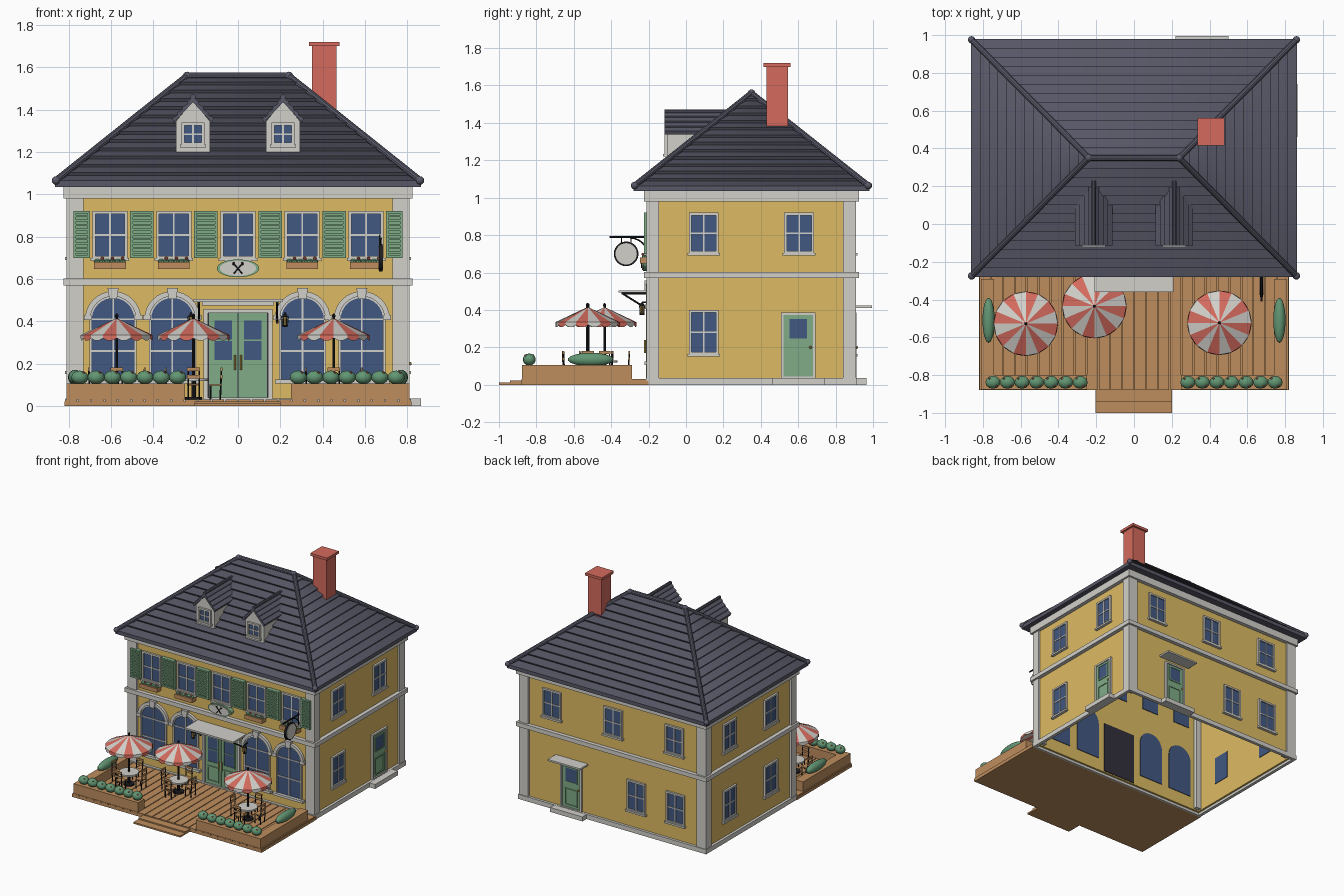
import bpy, bmesh
from math import pi, sin, cos
from mathutils import Matrix, Vector

if "Cube" in bpy.data.objects:
    bpy.data.objects.remove(bpy.data.objects["Cube"])

COLOURS = {
    "wall_yellow": (.73, .50, .125), "trim_white": (.64, .63, .59),
    "roof_slate": (.098, .098, .138), "brick_red": (.66, .145, .11),
    "paint_green": (.216, .413, .238), "leaf_green": (.122, .305, .171),
    "glass_blue": (.054, .098, .22), "wood_tan": (.515, .27, .112),
    "iron_black": (.013, .013, .016), "door_dark": (.032, .03, .045),
}
MATS = {}
for name, rgb in COLOURS.items():
    m = bpy.data.materials.new(name)
    m.use_nodes = True
    m.diffuse_color = (*rgb, 1)
    m.node_tree.nodes["Principled BSDF"].inputs["Base Color"].default_value = (*rgb, 1)
    MATS[name] = m
WALL, TRIM, ROOF, RED, GREEN, LEAF, GLASS, WOOD, IRON, DARK = COLOURS


class Part:
    """One object, gathered from simple solids in a local frame."""
    def __init__(self, name, frame=Matrix()):
        self.name, self.frame, self.bm, self.mats = name, frame, bmesh.new(), []

    def paint(self, faces, mat):
        if mat not in self.mats:
            self.mats.append(mat)
        for f in faces:
            f.material_index = self.mats.index(mat)

    def own(self, verts, mat):
        self.paint({f for v in verts for f in v.link_faces}, mat)

    def box(self, mat, x0, x1, y0, y1, z0, z1):
        m = Matrix.Translation(((x0 + x1) / 2, (y0 + y1) / 2, (z0 + z1) / 2))
        m = m @ Matrix.Diagonal((x1 - x0, y1 - y0, z1 - z0, 1))
        self.own(bmesh.ops.create_cube(self.bm, size=1, matrix=self.frame @ m)["verts"], mat)

    def tube(self, mat, a, b, r, r2=None, seg=10):
        a, b = Vector(a), Vector(b)
        m = Matrix.Translation((a + b) / 2) @ (b - a).to_track_quat('Z', 'Y').to_matrix().to_4x4()
        self.own(bmesh.ops.create_cone(self.bm, cap_ends=True, segments=seg, radius1=r,
                 radius2=r if r2 is None else r2, depth=(b - a).length, matrix=self.frame @ m)["verts"], mat)

    def ball(self, mat, c, rx, ry, rz, seg=12):
        m = self.frame @ Matrix.Translation(c) @ Matrix.Diagonal((rx, ry, rz, 1))
        self.own(bmesh.ops.create_uvsphere(self.bm, u_segments=seg, v_segments=seg // 2 + 1,
                                           radius=1, matrix=m)["verts"], mat)

    def face(self, mat, pts):
        f = self.bm.faces.new([self.bm.verts.new(self.frame @ Vector(p)) for p in pts])
        self.paint([f], mat)
        return f

    def prism(self, mat, profile, y0, y1):
        """Extrude an (x, z) outline from y0 to y1."""
        f = self.face(mat, [(x, y0, z) for x, z in profile])
        move = self.frame.to_3x3() @ Vector((0, y1 - y0, 0))
        new = bmesh.ops.extrude_face_region(self.bm, geom=[f], use_keep_orig=True)["geom"]
        vs = [v for v in new if isinstance(v, bmesh.types.BMVert)]
        bmesh.ops.translate(self.bm, verts=vs, vec=move)
        self.own(vs, mat)

    def finish(self):
        bmesh.ops.recalc_face_normals(self.bm, faces=self.bm.faces[:])
        mesh = bpy.data.meshes.new(self.name)
        self.bm.to_mesh(mesh)
        self.bm.free()
        for m in self.mats:
            mesh.materials.append(MATS[m])
        ob = bpy.data.objects.new(self.name, mesh)
        bpy.context.collection.objects.link(ob)
        bpy.ops.object.select_all(action='DESELECT')
        ob.select_set(True)
        bpy.context.view_layer.objects.active = ob
        bpy.ops.object.shade_smooth_by_angle(angle=.6)


def side(x, y, turn):
    return Matrix.Translation((x, y, 0)) @ Matrix.Rotation(turn, 4, 'Z')


# Wall frames: local x runs along the wall, local -y points outward
HX, Y0, Y1 = .795, -.195, .895
FRONT, BACK = side(0, Y0, 0), side(0, Y1, pi)
RIGHT, LEFT = side(HX, 0, pi / 2), side(-HX, 0, -pi / 2)


def ring(p, mat, x0, x1, z0, z1, t, out):
    for a, b, c, d in ((x0, x0 + t, z0, z1), (x1 - t, x1, z0, z1),
                       (x0 + t, x1 - t, z0, z0 + t), (x0 + t, x1 - t, z1 - t, z1)):
        p.box(mat, a, b, -out, .002, c, d)


def window(name, frame, u, z0, z1, w=.08, inner=.025):
    p = Part(name, frame)
    p.box(GLASS, u - w + .01, u + w - .01, -.005, inner, z0 + .01, z1 - .01)
    ring(p, TRIM, u - w, u + w, z0, z1, .014, .015)
    p.box(TRIM, u - .004, u + .004, -.01, 0, z0, z1)
    zm = (z0 + z1) / 2
    p.box(TRIM, u - w, u + w, -.01, 0, zm - .004, zm + .004)
    p.box(TRIM, u - w - .008, u + w + .008, -.022, 0, z0 - .01, z0 + .004)
    p.finish()


def service_door(name, frame, u):
    p = Part(name, frame)
    p.box(GREEN, u - .08, u + .08, -.008, .025, .035, .375)
    ring(p, TRIM, u - .092, u + .092, .03, .387, .014, .016)
    ring(p, GREEN, u - .055, u + .055, .24, .36, .008, .014)
    p.box(GLASS, u - .047, u + .047, -.011, 0, .248, .352)
    ring(p, GREEN, u - .055, u + .055, .06, .19, .008, .014)
    p.ball(WALL, (u + .065, -.018, .2), .008, .008, .008, 8)
    p.box(TRIM, u - .14, u + .14, -.07, 0, 0, .035)
    p.finish()


# House shell, open underneath, with trim bands and corner posts
p = Part("walls")
for a, b, c, d in ((-HX, HX, Y0, Y0 + .02), (-HX, HX, Y1 - .02, Y1),
                   (-HX, .02 - HX, Y0, Y1), (HX - .02, HX, Y0, Y1)):
    p.box(WALL, a, b, c, d, .02, 1.04)
p.finish()
p = Part("trim_bands")
for z0, z1, o in ((0, .036, .02), (.57, .603, .03), (.98, 1.04, .03)):
    for a, b, c, d in ((-HX - o, HX + o, Y0 - o, Y0 + .005), (-HX - o, HX + o, Y1 - .005, Y1 + o),
                       (-HX - o, .005 - HX, Y0, Y1), (HX - .005, HX + o, Y0, Y1)):
        p.box(TRIM, a, b, c, d, z0, z1)
for s in (-1, 1):
    for ya, yb in ((Y0 - .015, -.145), (.84, Y1 + .015)):
        p.box(TRIM, min(s * .73, s * .81), max(s * .73, s * .81), ya, yb, .03, 1)
p.finish()

# Hipped roof as overlapping courses
EZ, RZ, RX, RY, N = 1.05, 1.555, .24, .35, 13


def course(t, lift):
    x, y, z = .855 + (RX - .855) * t + lift * .6, .62 * (1 - t) + .002 + lift * .6, EZ + (RZ - EZ) * t + lift
    return [(-x, RY - y, z), (x, RY - y, z), (x, RY + y, z), (-x, RY + y, z)]


p = Part("roof")
rings = [[(x, y, 1.035) for x, y, z in course(0, .014)]]
for i in range(N):
    rings += [course(i / N, .014), course((i + 1) / N, 0)]
p.face(ROOF, rings[0])
p.face(ROOF, rings[-1])
for lo, hi in zip(rings, rings[1:]):
    for k in range(4):
        j = (k + 1) % 4
        p.face(ROOF, [lo[k], lo[j], hi[j], hi[k]])
bmesh.ops.remove_doubles(p.bm, verts=p.bm.verts[:], dist=.0001)
p.finish()
p = Part("ridge_caps")
p.tube(ROOF, (-RX, RY, RZ + .004), (RX, RY, RZ + .004), .017)
for sx in (-1, 1):
    p.ball(ROOF, (sx * RX, RY, RZ + .004), .02, .02, .02)
    for sy in (-1, 1):
        eave = (sx * .86, RY + sy * .625, EZ + .015)
        p.tube(ROOF, eave, (sx * RX, RY, RZ + .004), .016)
        p.ball(ROOF, eave, .02, .02, .02)
p.finish()

# Dormers
half = [(0, 1.462)]
for i in range(4):
    t0, t1 = i / 4, (i + 1) / 4
    half += [(.095 * t1 + .004, 1.455 - .105 * t1 + .008), (.095 * t1, 1.455 - .105 * t1)]
gable = half + [(.09, 1.338), (0, 1.435), (-.09, 1.338)] + [(-x, z) for x, z in half[:0:-1]]
for x in (-.213, .213):
    f = side(x, -.1, 0)
    p = Part("dormer", f)
    p.prism(TRIM, [(-.08, 1.2), (.08, 1.2), (.08, 1.345), (0, 1.44), (-.08, 1.345)], 0, .28)
    p.prism(ROOF, gable, -.015, .34)
    p.tube(ROOF, (0, -.015, 1.46), (0, .33, 1.46), .012)
    p.finish()
    window("dormer_window", f, 0, 1.23, 1.338, .054)

# Chimney
p = Part("chimney")
p.box(RED, .35, .465, .43, .545, 1.36, 1.705)
p.box(RED, .335, .48, .415, .56, 1.7, 1.72)
p.finish()

# Front upper windows, flower boxes and shutters
for x in (-.605, -.303, 0, .303, .605):
    window("upper_window", FRONT, x, .695, .92, .083)
    if x:
        p = Part("flower_box", FRONT)
        p.box(WOOD, x - .075, x + .075, -.05, 0, .648, .68)
        for i in range(6):
            u = x - .06 + i * .024
            p.ball(LEAF, (u, -.027, .684), .015, .015, .011, 8)
            if i % 2:
                p.ball(RED, (u, -.035, .697), .008, .008, .008, 8)
        p.finish()
for x, w in ((-.738, .04), (-.454, .055), (-.152, .055), (.152, .055), (.454, .055), (.738, .04)):
    p = Part("shutter", FRONT)
    p.box(GREEN, x - w, x + w, -.022, 0, .7, .922)
    ring(p, GREEN, x - w, x + w, .7, .922, .012, .03)
    for i in range(9):
        z = .72 + i * .0215
        p.prism(GREEN, [(x - w + .012, z), (x + w - .012, z), (x + w - .012, z + .01), (x - w + .012, z + .01)], -.03, -.02)
    p.finish()

# Arched ground floor windows
SPRING = .41


def arc(x, r, n=16):
    return [(x + r * cos(pi * i / n), SPRING + r * sin(pi * i / n)) for i in range(n + 1)]


for x in (-.59, -.31, .305, .585):
    p = Part("arched_window", FRONT)
    p.prism(GLASS, [(x - .105, .12), (x + .105, .12)] + arc(x, .105), -.005, .025)
    p.prism(TRIM, arc(x, .132) + arc(x, .108)[::-1], -.02, .002)
    p.prism(TRIM, arc(x, .109) + arc(x, .1)[::-1], -.012, .002)
    p.box(TRIM, x - .004, x + .004, -.01, 0, .12, .51)
    for z in (.26, SPRING):
        p.box(TRIM, x - .1, x + .1, -.01, 0, z - .004, z + .004)
    p.prism(TRIM, [(x - .018, .505), (x + .018, .505), (x + .026, .558), (x - .026, .558)], -.028, 0)
    for s in (-1, 1):
        p.box(TRIM, x + s * .105 - .006, x + s * .105 + .006, -.014, 0, .12, SPRING)
        p.box(TRIM, x + s * .12 - .018, x + s * .12 + .018, -.024, 0, .405, .43)
    p.box(TRIM, x - .13, x + .13, -.028, 0, .105, .124)
    p.finish()

# Main double door, canopy, brackets and lanterns
p = Part("main_door", FRONT)
p.box(DARK, -.145, .145, -.004, .025, .03, .44)
ring(p, TRIM, -.162, .162, .02, .458, .02, .02)
p.box(TRIM, -.17, .17, -.02, 0, .475, .49)
for s in (-1, 1):
    c = s * .07
    p.box(GREEN, c - .068, c + .068, -.01, 0, .03, .438)
    p.box(GLASS, c - .043, c + .043, -.013, 0, .215, .405)
    ring(p, GREEN, c - .05, c + .05, .208, .412, .008, .017)
    p.box(GREEN, c - .043, c + .043, -.016, 0, .307, .313)
    ring(p, GREEN, c - .05, c + .05, .06, .18, .01, .017)
    p.tube(WALL, (s * .014, -.025, .17), (s * .014, -.025, .24), .005)
p.finish()
p = Part("door_canopy", FRONT)
p.box(TRIM, -.21, .21, -.165, 0, .492, .505)
for s in (-.185, .185):
    p.tube(IRON, (s, -.15, .488), (s, 0, .488), .006)
    p.tube(IRON, (s, -.14, .485), (s, -.004, .4), .005)
    p.box(IRON, s - .006, s + .006, -.01, 0, .39, .49)
p.finish()
for x in (-.222, .222):
    p = Part("wall_lantern", FRONT)
    p.tube(IRON, (x, 0, .44), (x, -.04, .44), .004)
    p.tube(IRON, (x, -.04, .42), (x, -.04, .44), .018, .004, 6)
    p.tube(WALL, (x, -.04, .38), (x, -.04, .42), .011, .014, 6)
    p.tube(IRON, (x, -.04, .372), (x, -.04, .382), .013, None, 6)
    for i in range(6):
        a = i * pi / 3
        p.tube(IRON, (x + .012 * cos(a), -.04 + .012 * sin(a), .378),
               (x + .016 * cos(a), -.04 + .016 * sin(a), .422), .002, None, 4)
    p.finish()

# Oval plaque and hanging sign, each with crossed cutlery
p = Part("oval_plaque", FRONT)
for mat, k, d in ((GREEN, 1, .034), (TRIM, .86, .04)):
    p.prism(mat, [(.1 * k * cos(i * pi / 16), .65 + .042 * k * sin(i * pi / 16)) for i in range(32)], -d, 0)
for s in (-1, 1):
    p.tube(IRON, (-s * .02, -.042, .625), (s * .02, -.042, .672), .003)
    p.ball(IRON, (s * .02, -.042, .672), .007, .003, .008, 8)
p.finish()
p = Part("hanging_sign")
p.tube(IRON, (.675, -.195, .79), (.675, -.41, .79), .006)
p.box(IRON, .667, .683, -.21, -.195, .7, .81)
for i in range(6):
    a, b = i * pi / 12, (i + 1) * pi / 12
    p.tube(IRON, (.675, -.3 + .095 * sin(a), .695 + .09 * cos(a)), (.675, -.3 + .095 * sin(b), .695 + .09 * cos(b)), .004)
for y in (-.345, -.295):
    p.tube(IRON, (.675, y, .79), (.675, y, .755), .003)
p.tube(IRON, (.667, -.32, .7), (.683, -.32, .7), .066, None, 28)
p.tube(TRIM, (.664, -.32, .7), (.686, -.32, .7), .057, None, 28)
for s in (-1, 1):
    p.tube(IRON, (.675, -.32 - s * .028, .67), (.675, -.32 + s * .028, .73), .0125, None, 6)
p.finish()

# Side and back openings
for z0, z1 in ((.7, .92), (.16, .4)):
    for y in (.095, .605):
        window("left_window", LEFT, -y, z0, z1)
        if z0 > .5 or y < .5:
            window("right_window", RIGHT, y, z0, z1)
for x, z in ((.53, .7), (0, .7), (-.53, .7), (-.2, .16), (-.54, .16)):
    window("back_window", BACK, -x, z, z + (.22 if z > .5 else .24))
service_door("side_door", RIGHT, .6)
service_door("back_door", BACK, -.36)
p = Part("back_canopy", BACK)
p.box(TRIM, -.5, -.22, -.1, 0, .41, .423)
p.finish()

# Terrace deck with planks and steps
p = Part("deck")
p.box(WOOD, -.82, .82, -.88, -.2, 0, .02)
n = 26
for i in range(n):
    x = -.82 + i * 1.64 / n
    p.box(WOOD, x + .003, x + 1.64 / n - .003, -.88, -.21, .018, .03)
p.box(WOOD, -.205, .2, -1, -.87, 0, .012)
p.box(WOOD, -.205, .2, -.94, -.87, .01, .022)
p.finish()

# Planters and bushes
for s in (-1, 1):
    p = Part("planter")
    p.box(WOOD, min(s * .25, s * .81), max(s * .25, s * .81), -.877, -.8, .03, .105)
    p.box(WOOD, min(s * .74, s * .81), max(s * .74, s * .81), -.8, -.29, .03, .105)
    p.finish()
    p = Part("bushes")
    for i in range(7):
        x = s * (.285 + .077 * i)
        p.ball(LEAF, (x, -.838, .135), .041, .035, .032)
        for k in (-1, 1):
            p.ball(RED, (x + k * .018, -.838 - .02 * k, .157), .006, .006, .006, 6)
    p.ball(LEAF, (s * .77, -.51, .135), .033, .122, .036, 16)
    p.finish()

# Parasol tables with four chairs each
for cx, cy in ((-.573, -.528), (-.21, -.435), (.452, -.523)):
    base = Matrix.Translation((cx, cy, .03))
    p = Part("parasol", base)
    p.tube(IRON, (0, 0, 0), (0, 0, .395), .007)
    p.ball(IRON, (0, 0, .395), .008, .008, .012, 8)
    n, r = 16, .17

    def rim(a, z, r=r):
        return (r * cos(a * 2 * pi / n), r * sin(a * 2 * pi / n), z)
    for i in range(n):
        mat = RED if i % 2 else TRIM
        p.face(mat, [(0, 0, .385), rim(i, .305), rim(i + 1, .305)])
        p.face(mat, [rim(i, .305), rim(i, .29), rim(i + .3, .28), rim(i + .7, .28), rim(i + 1, .29), rim(i + 1, .305)])
    p.finish()
    p = Part("table", base)
    p.tube(IRON, (0, 0, 0), (0, 0, .012), .04, None, 16)
    p.tube(IRON, (0, 0, 0), (0, 0, .09), .011)
    p.tube(TRIM, (0, 0, .088), (0, 0, .1), .07, None, 24)
    p.finish()
    for q in range(4):
        p = Part("chair", base @ Matrix.Rotation(q * pi / 2, 4, 'Z'))
        p.box(WOOD, -.03, .03, -.13, -.075, .066, .074)
        for x in (-.026, .026):
            p.tube(IRON, (x, -.08, 0), (x, -.08, .068), .004, None, 6)
            p.tube(IRON, (x, -.126, 0), (x, -.132, .15), .004, None, 6)
        for z in (.1, .135):
            p.box(WOOD, -.03, .03, -.136, -.128, z, z + .016)
        p.finish()
